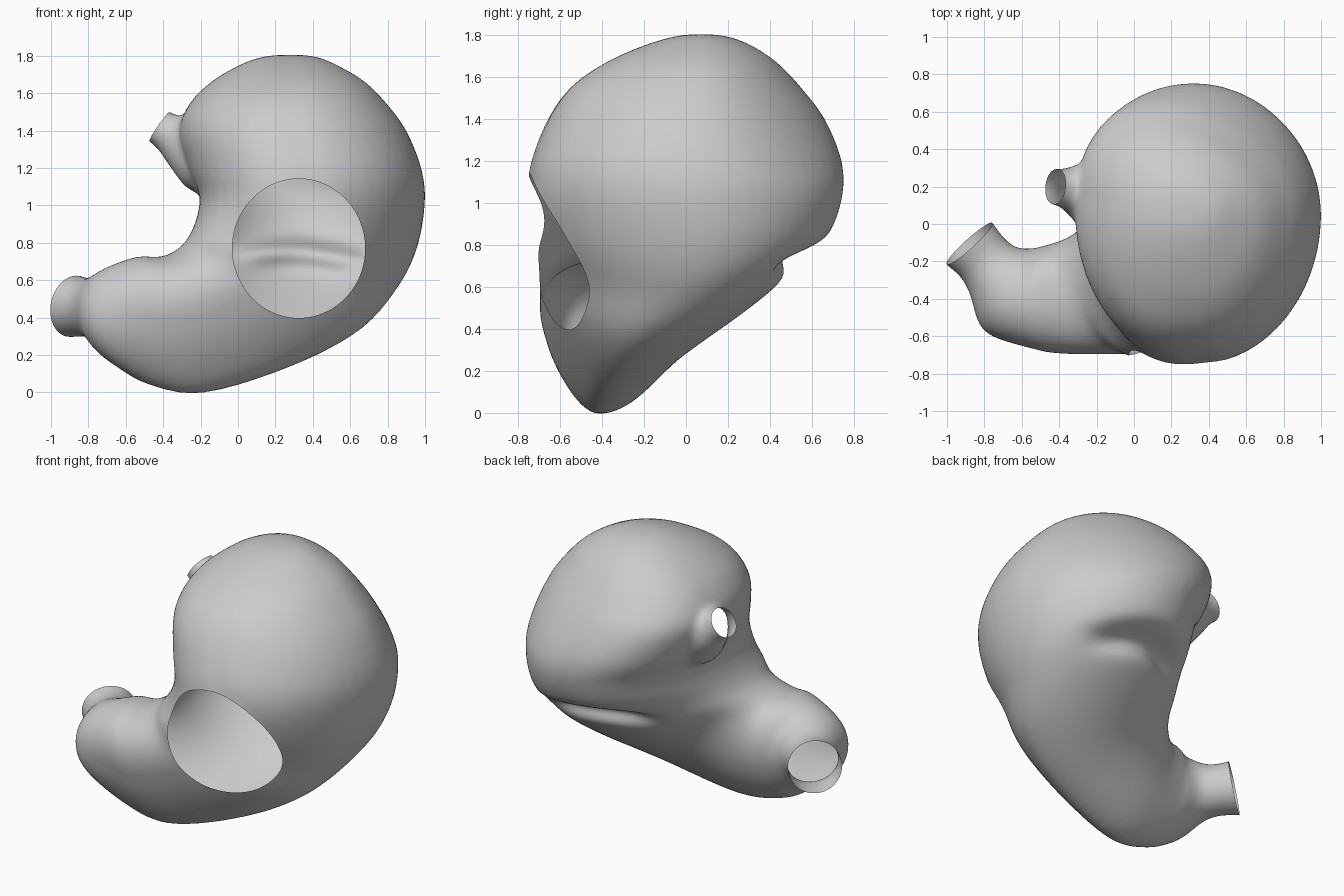
import bpy, bmesh, math
from mathutils import Vector as V

if "Cube" in bpy.data.objects:
    bpy.data.objects.remove(bpy.data.objects["Cube"])

N = 48


def body_ring(ix, iz, ox, oz, yf, yb, yi, yo, skew):
    """Section between an inner-curve and an outer-curve point, with front/back depth;
    skew moves the fullest depth towards the inner curve."""
    a, b = V((ix, yi, iz)), V((ox, yo, oz))
    mid = (a + b) / 2
    u = (a - b) / 2
    pts = []
    for i in range(N):
        t = 2 * math.pi * i / N
        c, s = math.cos(t), math.sin(t)
        k = 1 + 0.14 * max(0, c) * max(0, s)
        depth = (yf - mid.y) * (1 + skew * c) if s > 0 else (mid.y - yb) * (1 + 0.1 * c)
        pts.append(mid + (u * c + V((0, depth * s, 0))) * k)
    return pts


def round_ring(c, n, r):
    """Circular section: centre, direction, radius."""
    c, n = V(c), V(n).normalized()
    v = n.cross(V((0, 0, 1))).normalized()
    u = v.cross(n)
    if v.y > 0:
        v = -v
    return [c + r * (u * math.cos(2 * math.pi * i / N) + v * math.sin(2 * math.pi * i / N))
            for i in range(N)]


def smooth_rings(rings, steps=5):
    """Catmull-Rom interpolation between key sections."""
    out = []
    for k in range(len(rings) - 1):
        p0, p1 = rings[max(k - 1, 0)], rings[k]
        p2, p3 = rings[k + 1], rings[min(k + 2, len(rings) - 1)]
        for j in range(steps):
            t = j / steps
            out.append([0.5 * (2 * b + (c - a) * t + (2 * a - 5 * b + 4 * c - d) * t * t
                               + (3 * b - a - 3 * c + d) * t ** 3)
                        for a, b, c, d in zip(p0, p1, p2, p3)])
    return out + [rings[-1]]


def loft(bm, rings):
    rows = [[bm.verts.new(p) for p in r] for r in rings]
    for a, b in zip(rows, rows[1:]):
        for i in range(N):
            j = (i + 1) % N
            bm.faces.new((a[i], a[j], b[j], b[i]))
    bm.faces.new(rows[0][::-1])
    bm.faces.new(rows[-1])


def make_object(name, bm):
    bmesh.ops.recalc_face_normals(bm, faces=bm.faces)
    me = bpy.data.meshes.new(name)
    bm.to_mesh(me)
    bm.free()
    ob = bpy.data.objects.new(name, me)
    bpy.context.collection.objects.link(ob)
    return ob


# Main sac: sections following the J-shaped curve from dome to outlet
body = [
    (0.22, 1.805, 0.34, 1.805, 0.02, 0.12, 0.08, 0.08, 0),
    (0.11, 1.789, 0.44, 1.789, -0.08, 0.22, 0.09, 0.07, 0),
    (-0.01, 1.74, 0.55, 1.74, -0.23, 0.33, 0.1, 0.06, 0),
    (-0.14, 1.66, 0.68, 1.66, -0.40, 0.44, 0.12, 0.05, 0),
    (-0.25, 1.55, 0.79, 1.55, -0.55, 0.54, 0.14, 0.04, 0.03),
    (-0.31, 1.40, 0.90, 1.40, -0.655, 0.65, 0.16, 0.03, 0.06),
    (-0.26, 1.20, 0.98, 1.20, -0.73, 0.735, 0.11, 0.03, 0.06),
    (-0.20, 1.05, 1.0, 1.02, -0.745, 0.745, 0.02, 0.05, 0.06),
    (-0.22, 0.92, 0.96, 0.78, -0.72, 0.68, -0.06, 0.06, 0.07),
    (-0.26, 0.83, 0.86, 0.57, -0.69, 0.52, -0.14, 0.0, 0.15),
    (-0.30, 0.78, 0.66, 0.34, -0.665, 0.33, -0.2, -0.2, 0.28),
    (-0.36, 0.74, 0.30, 0.145, -0.665, 0.09, -0.28, -0.33, 0.4),
    (-0.43, 0.72, -0.18, -0.003, -0.67, -0.07, -0.35, -0.41, 0.43),
    (-0.53, 0.725, -0.49, 0.045, -0.66, -0.13, -0.36, -0.41, 0.3),
]
outlet = [
    ((-0.66, -0.355, 0.42), (-0.85, 0.5, 0), 0.262),
    ((-0.75, -0.25, 0.45), (-0.68, 0.72, 0), 0.178),
    ((-0.81, -0.18, 0.455), (-0.66, 0.73, 0.1), 0.158),
    ((-0.88, -0.105, 0.46), (-0.66, 0.73, 0.15), 0.168),
    ((-0.945, -0.035, 0.475), (-0.66, 0.73, 0.15), 0.175),
]
bm = bmesh.new()
loft(bm, smooth_rings([body_ring(*r) for r in body] + [round_ring(*r) for r in outlet]))

# Flared inlet tube, bending down into the sac
in_dir = V((-0.8, 0.1, 0.55)).normalized()
in_end = V((-0.42, 0.2, 1.42))
inlet = [
    (in_end + in_dir * 0.06, in_dir, 0.10),
    (in_end, in_dir, 0.098),
    ((-0.36, 0.19, 1.385), in_dir, 0.112),
    ((-0.29, 0.17, 1.34), (-0.87, 0.1, 0.45), 0.155),
    ((-0.20, 0.12, 1.28), (-0.95, 0.1, 0.3), 0.205),
    ((-0.05, 0.10, 1.26), (-1, 0, 0.2), 0.23),
    ((0.12, 0.10, 1.25), (-1, 0, 0), 0.22),
]
bm2 = bmesh.new()
loft(bm2, smooth_rings([round_ring(*r) for r in inlet]))
tube = make_object("inlet_helper", bm2)
tube.hide_render = True
stomach = make_object("stomach", bm)

# Fuse and even out
mod = stomach.modifiers.new("union", "BOOLEAN")
mod.object, mod.operation, mod.solver = tube, "UNION", "EXACT"
mod = stomach.modifiers.new("remesh", "REMESH")
mod.mode, mod.voxel_size = "VOXEL", 0.02
mod = stomach.modifiers.new("smooth", "SMOOTH")
mod.factor, mod.iterations = 0.5, 14
dg = bpy.context.evaluated_depsgraph_get()
fused = bpy.data.meshes.new_from_object(stomach.evaluated_get(dg))
stomach.modifiers.clear()
bpy.data.objects.remove(tube)

bm = bmesh.new()
bm.from_mesh(fused)

# Crease across the lower back
for v in bm.verts:
    x, y, z = v.co
    if y > 0.05:
        w = math.exp(-((x - 0.35) / 0.34) ** 4) * min(1, (y - 0.05) / 0.2)
        line = 0.735 + 0.03 * math.sin(6 * x)
        h = (z - line) / (0.05 if z > line else 0.08)
        v.co.y -= 0.12 * w * math.exp(-h * h)
bm.normal_update()


# Open the two tube ends with flat cuts
def open_end(centre, normal, reach):
    near = [f for f in bm.faces if (f.calc_center_median() - centre).length < reach]
    geom = set(near)
    for f in near:
        geom.update(f.edges)
        geom.update(f.verts)
    bmesh.ops.bisect_plane(bm, geom=list(geom), plane_co=centre, plane_no=normal,
                           clear_outer=True)


open_end(in_end, in_dir, 0.15)
open_end(V((-0.88, -0.105, 0.46)), V((-0.66, 0.73, 0.15)).normalized(), 0.26)

# Round window in the front wall, rim snapped to a clean outline
CX, CZ, RX, RZ = 0.325, 0.77, 0.355, 0.372


def radial(p):
    return math.hypot((p.x - CX) / RX, (p.z - CZ) / RZ)


bm.normal_update()
inside = [f for f in bm.faces if f.calc_center_median().y < -0.2
          and radial(f.calc_center_median()) < 1]
bmesh.ops.delete(bm, geom=inside, context="FACES")
spikes = [f for f in bm.faces if sum(e.is_boundary for e in f.edges) > 2]
bmesh.ops.delete(bm, geom=spikes, context="FACES")
for v in bm.verts:
    if v.is_boundary and v.co.y < -0.3 and abs(radial(v.co) - 1) < 0.15:
        k = 1 / radial(v.co) - 1
        dx, dz = (v.co.x - CX) * k, (v.co.z - CZ) * k
        n = v.normal
        dy = -(n.x * dx + n.z * dz) / n.y if abs(n.y) > 0.2 else 0
        v.co += V((dx, dy, dz))
rim = [v for v in bm.verts if v.co.y < -0.3 and not v.is_boundary and radial(v.co) < 1.15]
for _ in range(4):
    bmesh.ops.smooth_vert(bm, verts=rim, factor=0.5,
                          use_axis_x=True, use_axis_y=True, use_axis_z=True)

bm.to_mesh(stomach.data)
bm.free()
for p in stomach.data.polygons:
    p.use_smooth = True
